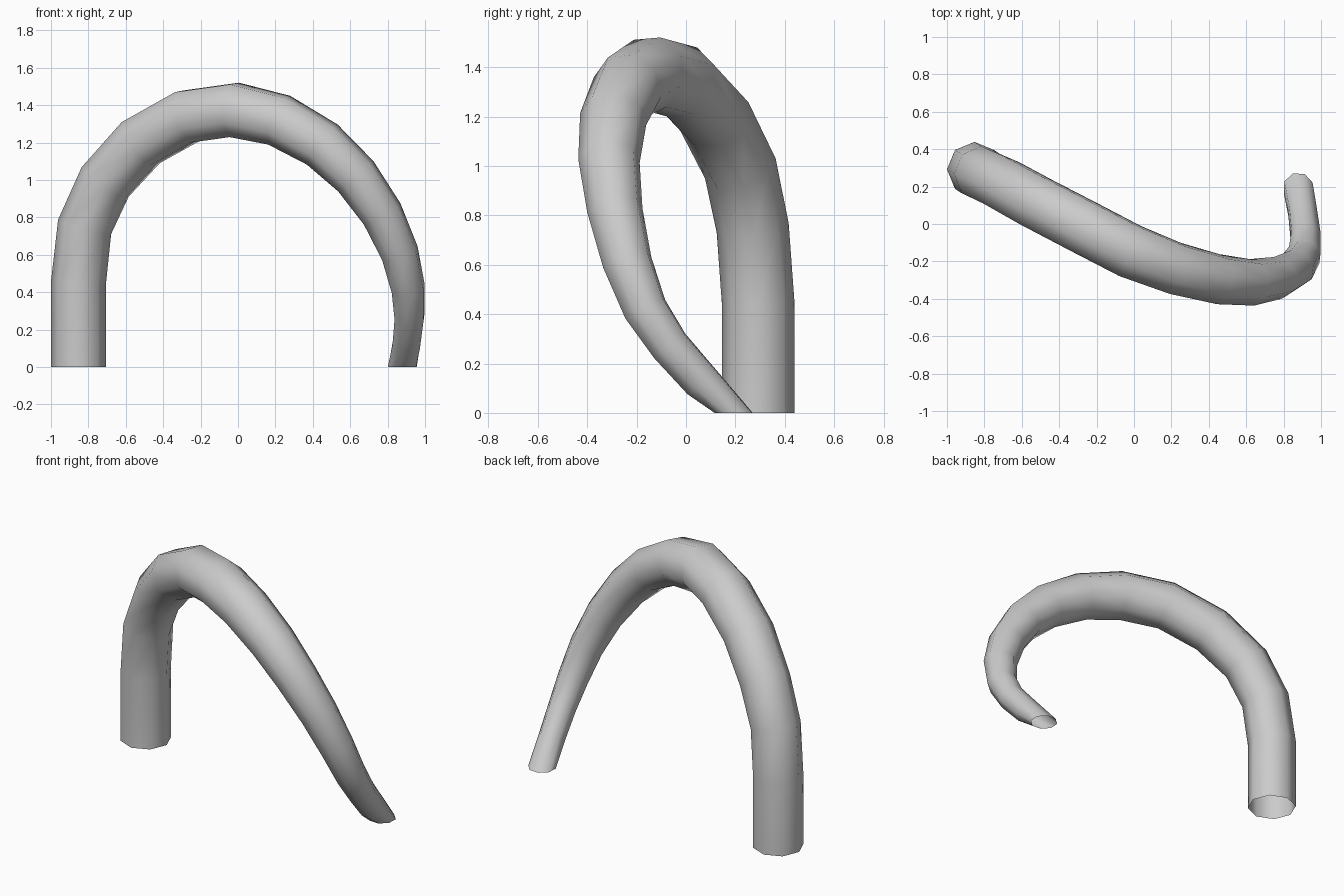
import bpy, bmesh, math
from mathutils import Vector

if "Cube" in bpy.data.objects:
    bpy.data.objects.remove(bpy.data.objects["Cube"])

SIDES = 8

# Centreline of the arch with tube radius: x, y, z, r
PATH = [
    (-0.853, 0.292, 0.00, 0.147), (-0.853, 0.292, 0.45, 0.147),
    (-0.82, 0.27, 0.75, 0.147), (-0.71, 0.22, 0.99, 0.149),
    (-0.52, 0.115, 1.20, 0.152), (-0.27, -0.015, 1.34, 0.153),
    (-0.02, -0.145, 1.375, 0.153), (0.22, -0.237, 1.32, 0.145),
    (0.45, -0.295, 1.19, 0.136), (0.63, -0.312, 1.02, 0.125),
    (0.77, -0.288, 0.82, 0.114), (0.865, -0.238, 0.61, 0.103),
    (0.91, -0.165, 0.42, 0.093), (0.917, -0.065, 0.27, 0.084),
    (0.902, 0.06, 0.13, 0.080), (0.878, 0.193, 0.00, 0.082),
]

pts = [Vector(p[:3]) for p in PATH]
last = len(pts) - 1


def tangent(i):
    # Both ends are cut level with the ground
    if i == 0:
        return Vector((0, 0, 1))
    if i == last:
        return Vector((0, 0, -1))
    a, b = pts[i] - pts[i - 1], pts[i + 1] - pts[i]
    return (a.normalized() + b.normalized()).normalized()


# Tapered tube: rings carried along the path without twisting, open ends
bm = bmesh.new()
rings = []
side, prev = Vector((1, 0, 0)), tangent(0)
for i, p in enumerate(pts):
    t = tangent(i)
    side = prev.rotation_difference(t) @ side
    side = (side - t * side.dot(t)).normalized()
    up = t.cross(side)
    prev = t
    ring = []
    for k in range(SIDES):
        a = 2 * math.pi * k / SIDES
        ring.append(bm.verts.new(p + PATH[i][3] * (side * math.cos(a) + up * math.sin(a))))
    rings.append(ring)

for r0, r1 in zip(rings, rings[1:]):
    for k in range(SIDES):
        n = (k + 1) % SIDES
        bm.faces.new((r0[k], r0[n], r1[n], r1[k])).smooth = True

mesh = bpy.data.meshes.new("curved_arch")
bm.to_mesh(mesh)
bm.free()
bpy.context.collection.objects.link(bpy.data.objects.new("curved_arch", mesh))
